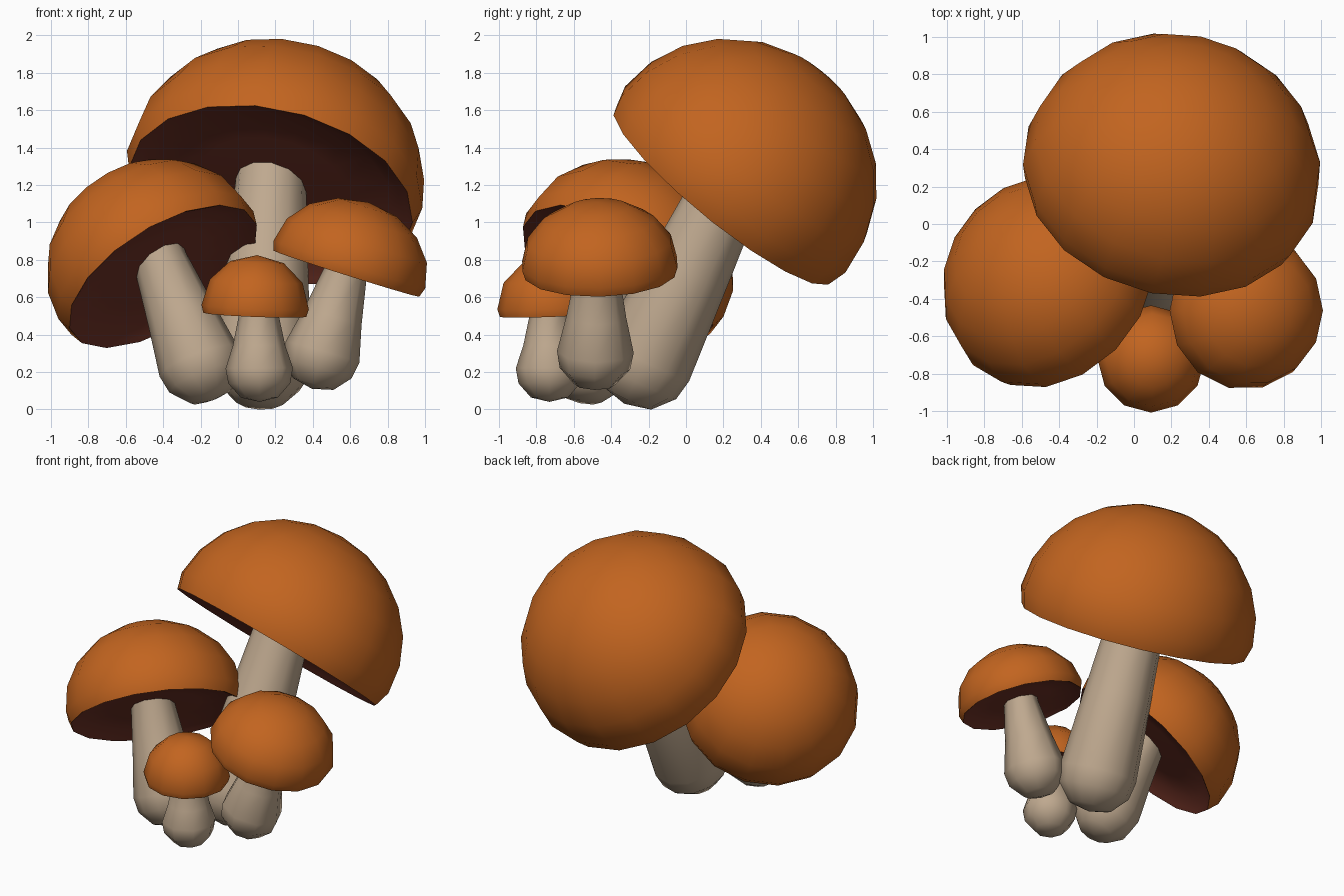
import bpy, bmesh, math
from mathutils import Vector

if "Cube" in bpy.data.objects:
    bpy.data.objects.remove(bpy.data.objects["Cube"])


def material(name, rgb):
    m = bpy.data.materials.new(name)
    m.diffuse_color = (*rgb, 1)
    m.use_nodes = True
    m.node_tree.nodes["Principled BSDF"].inputs["Base Color"].default_value = m.diffuse_color
    return m


ORANGE = material("cap orange", (0.54, 0.128, 0.014))
BROWN = material("gill brown", (0.15, 0.03, 0.018))
CREAM = material("stem cream", (0.52, 0.395, 0.275))


def lathe(name, profile, sides, origin, axis, mats, split=None, stretch=1.0):
    """Spin (radius, height) points round an axis; bands from split on use the second material."""
    bm = bmesh.new()
    rot = Vector((0, 0, 1)).rotation_difference(Vector(axis).normalized())
    rings = []
    for r, h in profile:
        n = sides if r > 1e-6 else 1
        rings.append([bm.verts.new(Vector(origin) + rot @ Vector((
            stretch * r * math.cos(2 * math.pi * i / n), r * math.sin(2 * math.pi * i / n), h)))
            for i in range(n)])
    for k, (a, b) in enumerate(zip(rings, rings[1:])):
        for i in range(sides):
            j = (i + 1) % sides
            if len(a) == 1:
                vs = (a[0], b[i], b[j])
            elif len(b) == 1:
                vs = (a[i], a[j], b[0])
            else:
                vs = (a[i], a[j], b[j], b[i])
            f = bm.faces.new(vs)
            f.smooth = True
            f.material_index = 1 if split is not None and k >= split else 0
    bmesh.ops.recalc_face_normals(bm, faces=bm.faces)
    me = bpy.data.meshes.new(name)
    bm.to_mesh(me)
    bm.free()
    for m in mats:
        me.materials.append(m)
    ob = bpy.data.objects.new(name, me)
    bpy.context.collection.objects.link(ob)
    bpy.ops.object.select_all(action='DESELECT')
    ob.select_set(True)
    bpy.context.view_layer.objects.active = ob
    bpy.ops.object.shade_smooth_by_angle(angle=math.radians(50))


def mushroom(name, base, top, r_base, r_top, centre, axis, radius, height, sides, rings, stretch=1.0):
    # Domed cap, tucked in at the rim, with a shallow gill underside
    lip = 0.13 * height
    prof = []
    for i in range(rings + 1):
        a = math.pi / 2 * i / rings
        prof.append((radius * math.sin(a), lip + (height - lip) * math.cos(a)))
    prof.append((0.96 * radius, 0))
    split = len(prof) - 1
    prof += [(0.92 * radius, 0.02 * radius), (0.8 * radius, 0.09 * radius),
             (0.5 * radius, 0.1 * radius), (0, 0.06 * radius)]
    lathe(name + "_cap", prof, sides, centre, axis, [ORANGE, BROWN], split, stretch)

    # Stem with a bulging rounded foot, running up into the cap
    d = Vector(top) - Vector(base)
    L = d.length
    stem = [(0, 0), (0.55 * r_base, 0.13 * r_base), (0.92 * r_base, 0.55 * r_base),
            (r_base, r_base), (0.5 * r_base + 0.5 * r_top, 0.52 * L),
            (r_top, 0.85 * L), (r_top, L), (0, L)]
    lathe(name + "_stem", stem, max(8, sides - 6), base, d, [CREAM])


# Four mushrooms in a cluster
mushroom("large", (0.115, -0.33, 0.03), (0.185, 0.33, 1.4), 0.26, 0.19,
         (0.175, 0.195, 1.145), (0.19, 0.62, 0.765), 0.775, 0.85, 18, 6, 1.04)
mushroom("left", (-0.13, -0.57, 0.05), (-0.465, -0.36, 0.92), 0.225, 0.145,
         (-0.40, -0.365, 0.71), (-0.48, 0.46, 0.75), 0.60, 0.63, 16, 5)
mushroom("right", (0.395, -0.49, 0.11), (0.61, -0.47, 0.85), 0.205, 0.115,
         (0.58, -0.46, 0.725), (0.30, -0.02, 0.95), 0.425, 0.40, 14, 4)
mushroom("small", (0.115, -0.73, 0.04), (0.11, -0.73, 0.62), 0.18, 0.10,
         (0.09, -0.72, 0.505), (0.04, -0.04, 1), 0.287, 0.32, 12, 3)
